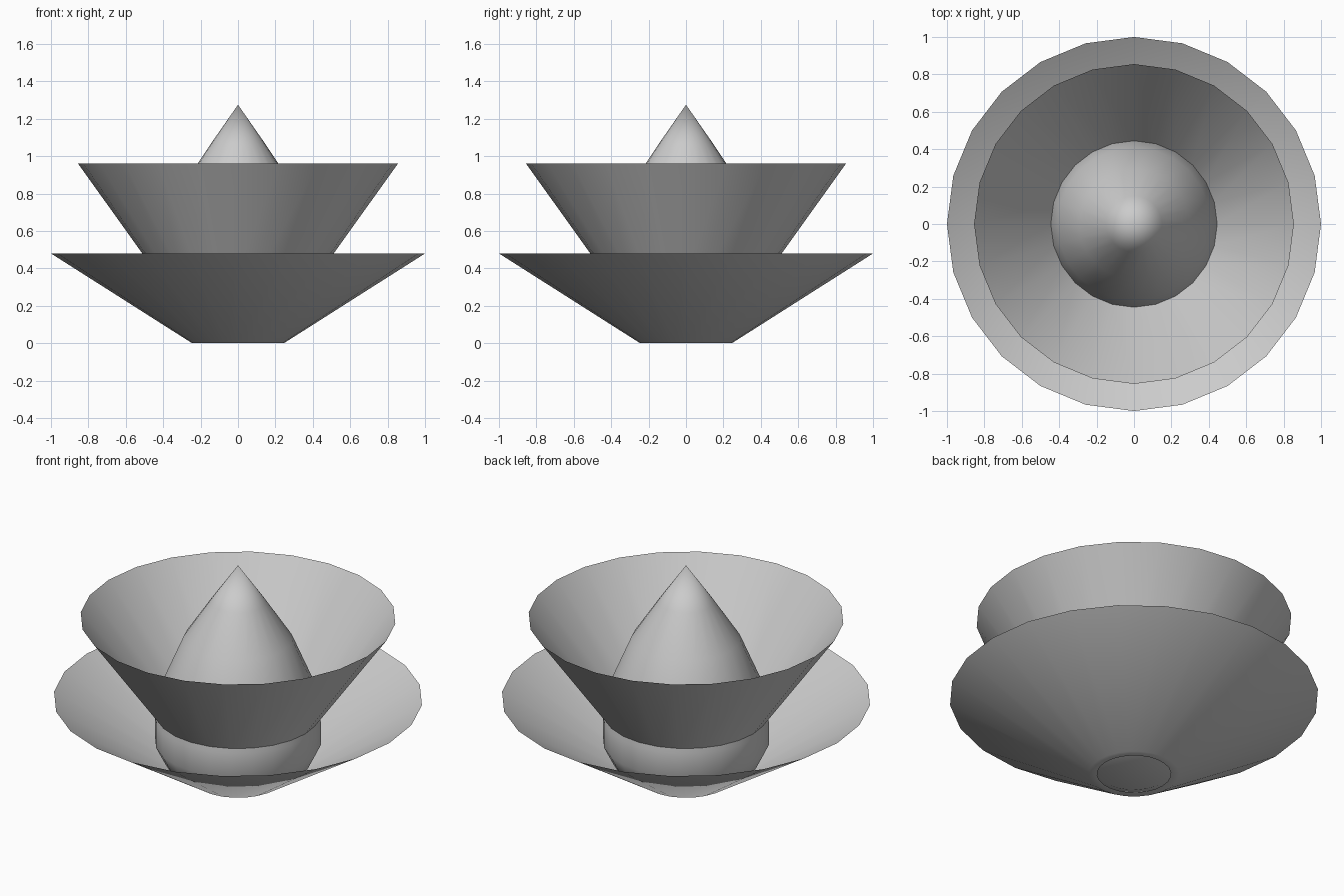
import bpy, bmesh
from math import cos, sin, pi, radians

if "Cube" in bpy.data.objects:
    bpy.data.objects.remove(bpy.data.objects["Cube"])

SIDES = 24


def lathe(name, profile, cap_bottom=False):
    """Revolve (radius, height) points around z; radius 0 makes a tip."""
    bm = bmesh.new()
    rings = []
    for r, z in profile:
        if r == 0:
            rings.append([bm.verts.new((0, 0, z))] * SIDES)
        else:
            rings.append([bm.verts.new((r * cos(2 * pi * i / SIDES),
                                        r * sin(2 * pi * i / SIDES), z))
                          for i in range(SIDES)])
    for low, high in zip(rings, rings[1:]):
        for i in range(SIDES):
            j = (i + 1) % SIDES
            corners = [low[i], low[j], high[j], high[i]]
            bm.faces.new(list(dict.fromkeys(corners)))
    if cap_bottom:
        bm.faces.new(rings[0][::-1])
    mesh = bpy.data.meshes.new(name)
    bm.to_mesh(mesh)
    bm.free()
    obj = bpy.data.objects.new(name, mesh)
    bpy.context.collection.objects.link(obj)
    bpy.ops.object.select_all(action='DESELECT')
    obj.select_set(True)
    bpy.context.view_layer.objects.active = obj
    bpy.ops.object.shade_smooth_by_angle(angle=radians(40))
    return obj


# Lower flared collar with a narrow flat foot
lathe("lower_collar", [(0.20, 0), (0.245, 0), (1.0, 0.48)])

# Upper flared collar, open top and bottom
lathe("upper_collar", [(0.44, 0.38), (0.855, 0.96)])

# Central pointed bud
lathe("bud", [(0.19, 0.01), (0.39, 0.10), (0.45, 0.22), (0.45, 0.36),
              (0.41, 0.57), (0.295, 0.84), (0.15, 1.06), (0, 1.275)],
      cap_bottom=True)
